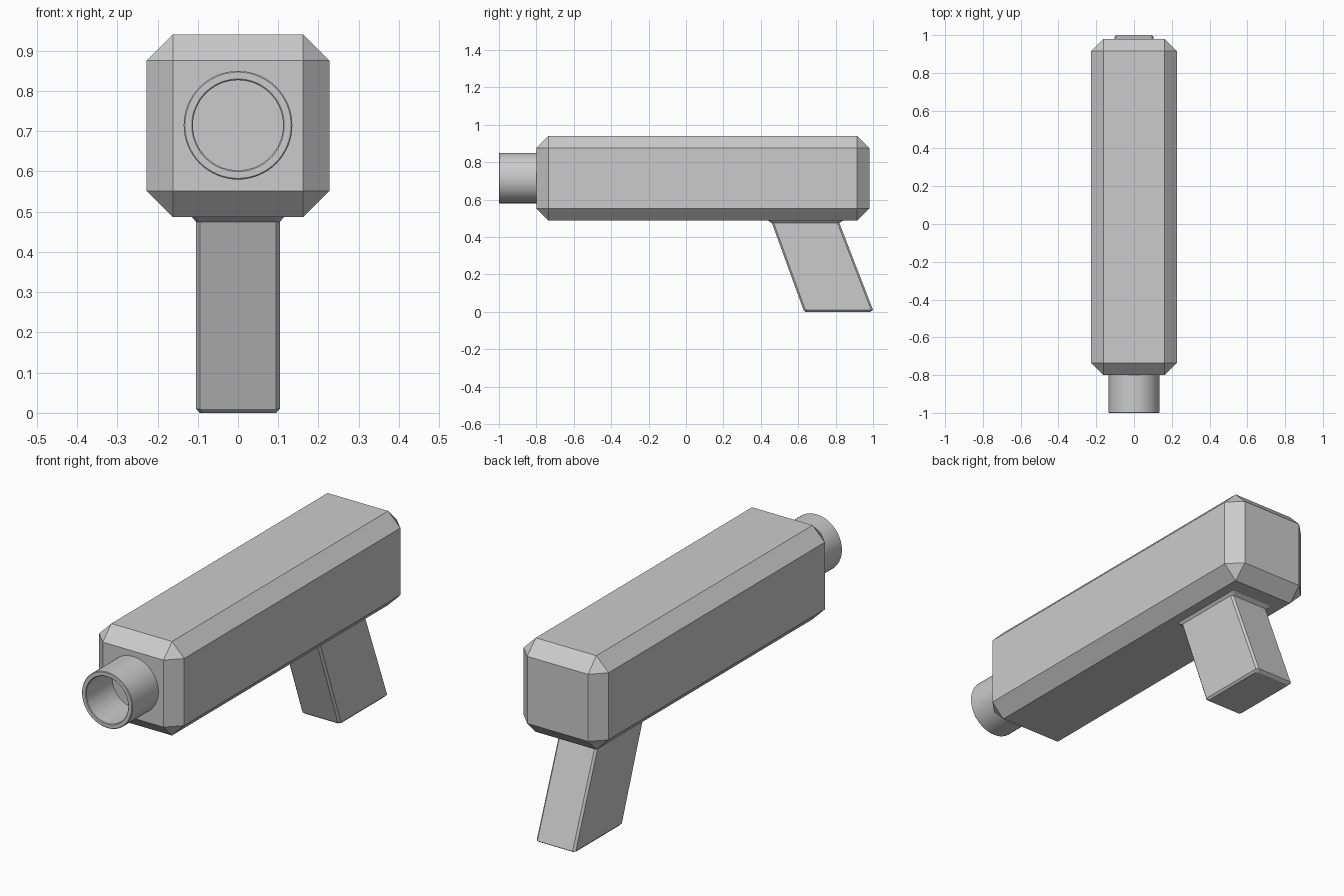
import bpy, bmesh
from math import sin, cos, tau

if "Cube" in bpy.data.objects:
    bpy.data.objects.remove(bpy.data.objects["Cube"])


def make_object(name, bm):
    bmesh.ops.recalc_face_normals(bm, faces=bm.faces[:])
    mesh = bpy.data.meshes.new(name)
    bm.to_mesh(mesh)
    bm.free()
    obj = bpy.data.objects.new(name, mesh)
    bpy.context.collection.objects.link(obj)
    return obj


def loft(name, rings, cap_start=False):
    """Skin a list of equally sized point loops."""
    bm = bmesh.new()
    loops = [[bm.verts.new(p) for p in ring] for ring in rings]
    n = len(loops[0])
    for a, b in zip(loops, loops[1:]):
        for i in range(n):
            j = (i + 1) % n
            bm.faces.new((a[i], a[j], b[j], b[i]))
    if cap_start:
        bm.faces.new(loops[0])
    return make_object(name, bm)


def chamfered_rect(z, y0, y1, hx, c=0.01):
    return [(-hx + c, y0, z), (hx - c, y0, z), (hx, y0 + c, z), (hx, y1 - c, z),
            (hx - c, y1, z), (-hx + c, y1, z), (-hx, y1 - c, z), (-hx, y0 + c, z)]


def circle(y, r, zc=0.715, n=64):
    return [(r * cos(tau * i / n), y, zc + r * sin(tau * i / n)) for i in range(n)]


# Body: long box with wide single-segment chamfers
bm = bmesh.new()
bmesh.ops.create_cube(bm, size=1)
bmesh.ops.scale(bm, vec=(0.454, 1.78, 0.454), verts=bm.verts)
bmesh.ops.translate(bm, vec=(0, 0.09, 0.714), verts=bm.verts)
bmesh.ops.bevel(bm, geom=bm.edges[:], offset=0.065, offset_type='OFFSET',
                segments=1, affect='EDGES')
make_object("body", bm)

# Barrel: hollow tube with slightly chamfered rim
barrel = loft("barrel", [circle(y, r) for y, r in (
    (-0.80, 0.135), (-0.997, 0.135), (-1.0, 0.132),
    (-1.0, 0.115), (-0.997, 0.112), (-0.80, 0.112))])
bpy.context.view_layer.objects.active = barrel
barrel.select_set(True)
bpy.ops.object.shade_smooth_by_angle()

# Grip: raked back, chamfered edges, small flare where it meets the body
loft("grip", [chamfered_rect(*r) for r in (
    (0.0, 0.64, 0.985, 0.095),
    (0.01, 0.628, 1.0, 0.104),
    (0.475, 0.459, 0.82, 0.104),
    (0.488, 0.438, 0.84, 0.116))], cap_start=True)
